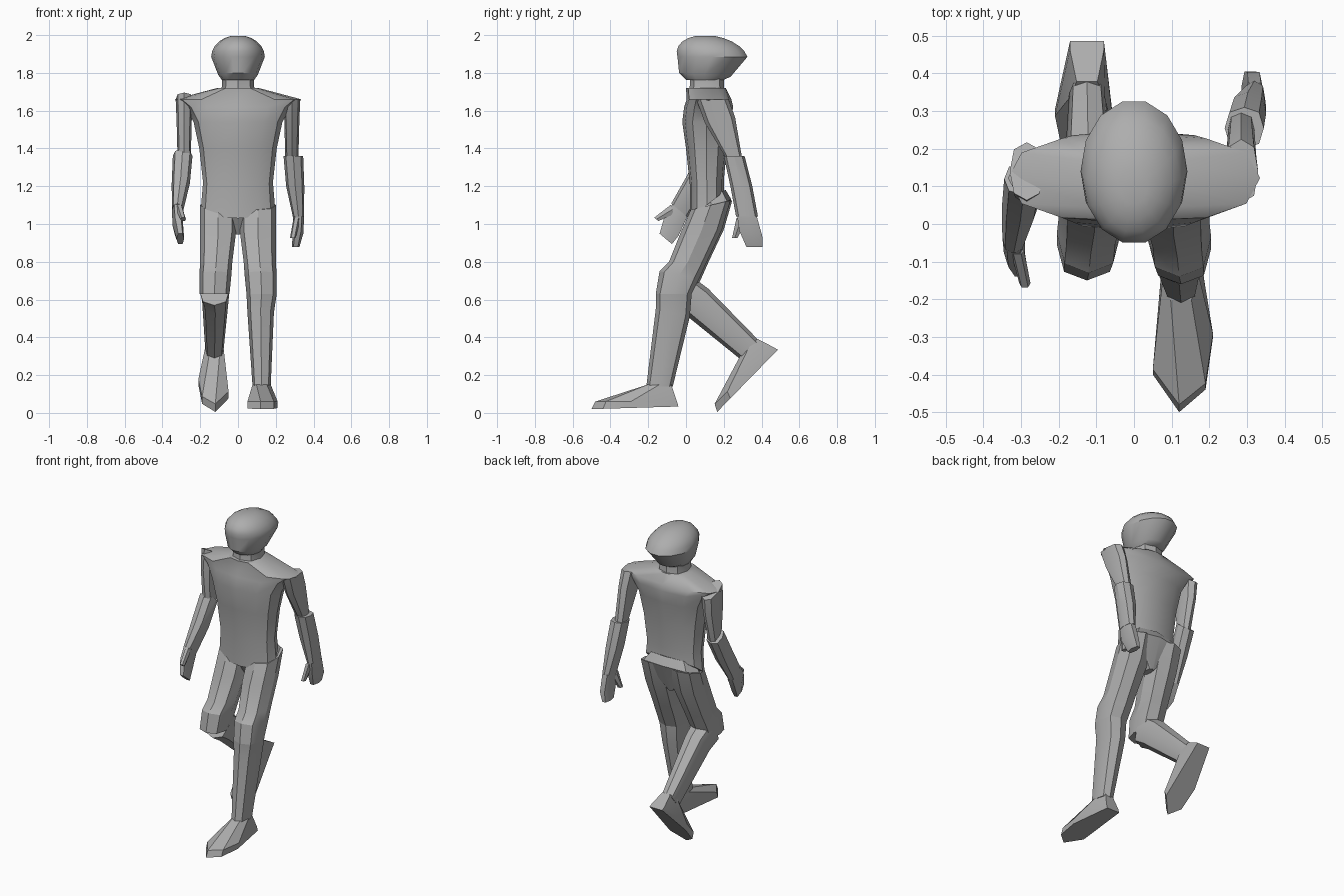
import bpy
import bmesh
from math import copysign, cos, pi, radians, sin, tau
from mathutils import Matrix, Vector

default_cube = bpy.data.objects.get("Cube")
if default_cube:
    bpy.data.objects.remove(default_cube, do_unlink=True)

grey = bpy.data.materials.new("plain grey")
grey.use_nodes = True
shade = .42
grey.diffuse_color = (shade, shade, shade, 1)
grey.node_tree.nodes["Principled BSDF"].inputs["Base Color"].default_value = grey.diffuse_color


def skin(name, rings, crease=30):
    """Bridge equal-length rings of points into one closed object."""
    bm = bmesh.new()
    loops = [[bm.verts.new(point) for point in ring] for ring in rings]
    for low, high in zip(loops, loops[1:]):
        for i in range(len(low)):
            bm.faces.new((low[i - 1], low[i], high[i], high[i - 1]))
    bm.faces.new(loops[0])
    bm.faces.new(loops[-1])
    bmesh.ops.recalc_face_normals(bm, faces=bm.faces[:])
    mesh = bpy.data.meshes.new(name)
    bm.to_mesh(mesh)
    bm.free()
    mesh.materials.append(grey)
    obj = bpy.data.objects.new(name, mesh)
    bpy.context.collection.objects.link(obj)
    bpy.ops.object.select_all(action="DESELECT")
    obj.select_set(True)
    bpy.context.view_layer.objects.active = obj
    bpy.ops.object.shade_smooth_by_angle(angle=radians(crease))


def section(centre, width, depth, lean=0, sides=8, square=.8):
    """Rounded cross-section; half sizes, and lean lifts its back edge."""
    points = []
    for i in range(sides):
        across, back = (copysign(abs(value) ** square, value)
                        for value in (cos(tau * i / sides), sin(tau * i / sides)))
        points.append(Vector(centre) + Vector((across * width, back * depth, back * lean)))
    return points


def centred(name, profile, **options):
    """Body part on the middle line; rows hold y, z, width, depth and lean."""
    skin(name, [section((0, y, z), *size, **options) for y, z, *size in profile], crease=35)


def limb(profile, **options):
    """Rings of a left limb; rows hold x, y, z, width, depth and lean."""
    return [section((x, y, z), *size, **options) for x, y, z, *size in profile]


def pair(name, rings, joint, target, swing, crease=30):
    """Left part as given, and a mirrored right part swung from its joint."""
    skin("left_" + name, rings, crease)
    pose = (Matrix.Translation((0, *target)) @ Matrix.Rotation(radians(swing), 4, "X")
            @ Matrix.Scale(-1, 4, (1, 0, 0)) @ Matrix.Translation((0, *joint)).inverted())
    skin("right_" + name, [[pose @ point for point in ring] for ring in rings], crease)


# Head: narrow jaw under a dome that shrinks by a sine rule
dome = [(.14 - .04 * sin(t), 1.885 + .115 * sin(t), .142 * cos(t), .19 * cos(t))
        for t in (pi * step / 12 for step in range(6))]
jaw = [(.1, 1.762, .085, .1), (.1, 1.79, .105, .14, -.01)]
centred("head", jaw + dome, sides=14, square=1)
centred("neck", [(.11, 1.68, .1, .1), (.11, 1.73, .085, .09), (.11, 1.78, .085, .09)])

# Torso: slanted hem, waist, chest, wide shoulders, neck base
centred("torso", [
    (.11, 1.1, .195, .09, .07),
    (.11, 1.22, .185, .09, .01),
    (.108, 1.4, .205, .108),
    (.108, 1.54, .235, .128),
    (.12, 1.62, .28, .13),
    (.122, 1.66, .335, .118),
    (.105, 1.72, .11, .105),
], sides=12)

# Pelvis: seat ledge above, wedge down to the crotch
centred("pelvis", [
    (.125, 1.15, .15, .085, .03),
    (.135, 1.09, .195, .105, .04),
    (.13, .945, .02, .04),
], square=.7)

# Legs: left planted in front, right bent behind
knee = (.125, -.065, .63, .08, .095)
pair("thigh", limb([
    (.105, .13, 1.1, .095, .105, .025),
    (.105, .08, .96, .095, .11, .01),
    (.115, .01, .8, .085, .1),
    (.12, -.035, .73, .085, .105, -.02),
    knee,
]), joint=(0, 0), target=(.01, 0), swing=0)
pair("shin", limb([
    knee,
    (.12, -.07, .53, .07, .09, -.02),
    (.125, -.14, .14, .048, .07),
]), joint=(-.065, .63), target=(-.03, .65), swing=58)

# Feet: pointed sole, low rim and ankle
outline = [(.21, -.3), (.17, -.04), (.08, -.04), (.05, -.4), (.12, -.5), (.19, -.44)]
sole = [Vector((x, y, .035 + y * .03)) for x, y in outline]
rim = [Vector((x, y * .94 - .01, .06)) for x, y in outline]
ankle = section((.125, -.14, .15), .048, .07, sides=6)
pair("foot", [sole, rim, ankle], joint=(-.5, .02), target=(.165, .005), swing=44, crease=20)

# Arms: left swings back, right swings forward
pair("upper_arm", limb([
    (.285, .14, 1.66, .045, .085),
    (.285, .18, 1.55, .04, .08, .015),
    (.285, .25, 1.36, .035, .045),
]), joint=(.14, 1.66), target=(.14, 1.66), swing=-25)
elbow = {"joint": (.255, 1.36), "target": (.12, 1.36), "swing": -40}
pair("forearm", limb([
    (.293, .255, 1.36, .052, .055),
    (.303, .293, 1.2, .048, .058),
    (.32, .323, 1.04, .03, .058),
]), **elbow)

# Hands: mitten palm with a separate thumb
pair("palm", limb([
    (.32, .323, 1.04, .03, .058),
    (.318, .343, .95, .028, .068, -.015),
    (.305, .363, .878, .02, .048),
], sides=6), **elbow)
pair("thumb", limb([
    (.31, .29, 1.02, .018, .025, -.015),
    (.29, .258, .925, .015, .016),
], sides=6), **elbow)
